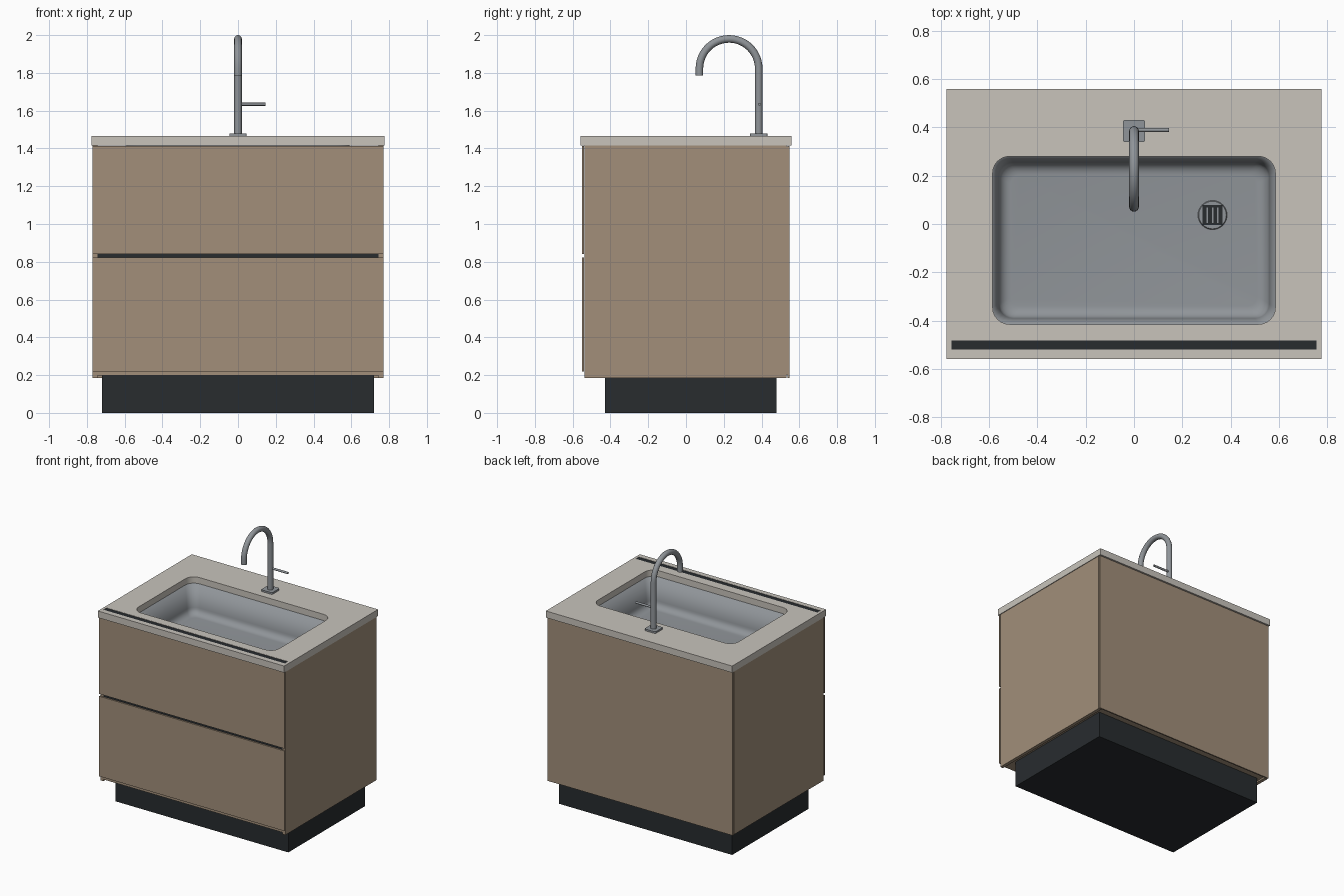
import bpy, bmesh, math

if "Cube" in bpy.data.objects:
    bpy.data.objects.remove(bpy.data.objects["Cube"])


def material(name, rgb):
    m = bpy.data.materials.new(name)
    m.diffuse_color = (*rgb, 1)
    m.use_nodes = True
    m.node_tree.nodes["Principled BSDF"].inputs["Base Color"].default_value = m.diffuse_color
    return m


WOOD = material("wood", (0.36, 0.275, 0.195))
STONE = material("stone", (0.58, 0.55, 0.50))
DARK = material("dark", (0.021, 0.025, 0.028))
STEEL = material("steel", (0.28, 0.30, 0.32))


def add_mesh(name, bm, mat, smooth=False):
    me = bpy.data.meshes.new(name)
    bmesh.ops.recalc_face_normals(bm, faces=bm.faces)
    bm.to_mesh(me)
    bm.free()
    me.materials.append(mat)
    ob = bpy.data.objects.new(name, me)
    bpy.context.collection.objects.link(ob)
    if smooth:
        shade(ob)
    return ob


def select(ob):
    bpy.ops.object.select_all(action='DESELECT')
    ob.select_set(True)
    bpy.context.view_layer.objects.active = ob


def shade(ob):
    select(ob)
    bpy.ops.object.shade_smooth_by_angle(angle=math.radians(35))


def box(name, x, y, z, mat):
    bm = bmesh.new()
    bmesh.ops.create_cube(bm, size=1)
    for v in bm.verts:
        for i, (lo, hi) in enumerate((x, y, z)):
            v.co[i] = lo if v.co[i] < 0 else hi
    return add_mesh(name, bm, mat)


def rounded_rect(x0, x1, y0, y1, r, n=6):
    pts = []
    for k, (cx, cy) in enumerate(((x1 - r, y1 - r), (x0 + r, y1 - r),
                                  (x0 + r, y0 + r), (x1 - r, y0 + r))):
        for i in range(n + 1):
            a = math.pi / 2 * (k + i / n)
            pts.append((cx + r * math.cos(a), cy + r * math.sin(a)))
    return pts


def curve(name, splines, mat, closed=False, bevel=0.0, extrude=0.0, z=0.0):
    cu = bpy.data.curves.new(name, 'CURVE')
    cu.dimensions = '2D' if closed else '3D'
    if closed:
        cu.fill_mode = 'BOTH'
        cu.extrude = extrude
    else:
        cu.bevel_depth = bevel
        cu.bevel_resolution = 6
        cu.use_fill_caps = True
    for pts in splines:
        sp = cu.splines.new('POLY')
        sp.points.add(len(pts) - 1)
        for p, c in zip(sp.points, pts):
            p.co = (*c, 1) if len(c) == 3 else (*c, 0, 1)
        sp.use_cyclic_u = closed
    cu.materials.append(mat)
    ob = bpy.data.objects.new(name, cu)
    ob.location.z = z
    bpy.context.collection.objects.link(ob)
    select(ob)
    bpy.ops.object.convert(target='MESH')
    ob = bpy.context.view_layer.objects.active
    shade(ob)
    return ob


def rect(x0, x1, y0, y1):
    return [(x0, y0), (x1, y0), (x1, y1), (x0, y1)]


# Plinth and cabinet panels
box("plinth", (-0.72, 0.72), (-0.43, 0.48), (0, 0.2), DARK)
box("left_side", (-0.77, -0.745), (-0.537, 0.532), (0.185, 1.415), WOOD)
box("right_side", (0.745, 0.77), (-0.537, 0.532), (0.185, 1.415), WOOD)
box("floor_panel", (-0.745, 0.745), (-0.535, 0.532), (0.197, 0.22), WOOD)
box("back_panel", (-0.77, 0.77), (0.537, 0.547), (0.185, 1.413), WOOD)
box("back_core", (-0.765, 0.765), (0.522, 0.538), (0.2, 1.41), WOOD)

# Drawer fronts with the dark grip rail behind their gap
box("upper_drawer_front", (-0.77, 0.77), (-0.55, -0.539), (0.84, 1.412), WOOD)
box("lower_drawer_front", (-0.77, 0.77), (-0.55, -0.539), (0.22, 0.822), WOOD)
box("grip_rail", (-0.745, 0.745), (-0.535, -0.51), (0.78, 0.88), DARK)

# Countertop with basin opening and front slot
BX = (-0.585, 0.585, -0.415, 0.28)
curve("countertop", [rect(-0.775, 0.775, -0.558, 0.558),
                     rounded_rect(*BX, 0.07)[::-1],
                     rect(-0.755, 0.755, -0.52, -0.483)[::-1]],
      STONE, closed=True, extrude=0.025, z=1.44)
box("slot_insert", (-0.755, 0.755), (-0.52, -0.483), (1.416, 1.463), DARK)

# Basin: lofted rounded rectangles, tapered with a filleted floor
FLOOR = 1.2
steps = [(0.0, 1.418), (0.025, FLOOR + 0.05)]
for i in range(1, 7):
    a = math.pi / 2 * i / 6
    steps.append((0.025 + 0.05 * (1 - math.cos(a)), FLOOR + 0.05 * (1 - math.sin(a))))
bm = bmesh.new()
rings = []
for d, z in steps:
    pts = rounded_rect(BX[0] + d, BX[1] - d, BX[2] + d, BX[3] - d, 0.07 - d * 0.4)
    rings.append([bm.verts.new((x, y, z)) for x, y in pts])
for a, b in zip(rings, rings[1:]):
    for i in range(len(a)):
        j = (i + 1) % len(a)
        bm.faces.new((a[i], a[j], b[j], b[i]))
bm.faces.new(rings[-1])
basin = add_mesh("basin", bm, STEEL, True)
basin.data.flip_normals()
sol = basin.modifiers.new("thickness", 'SOLIDIFY')
sol.thickness = 0.006

# Drain ring, grate and slats
DX, DY = 0.325, 0.037
bm = bmesh.new()
bmesh.ops.create_cone(bm, cap_ends=True, segments=32, radius1=0.061, radius2=0.057, depth=0.006)
drain = add_mesh("drain", bm, STEEL, True)
drain.location = (DX, DY, FLOOR + 0.002)
box("drain_grate", (DX - 0.042, DX + 0.042), (DY - 0.042, DY + 0.042), (FLOOR, FLOOR + 0.007), DARK)
for k in (-1, 0, 1):
    x = DX + k * 0.021
    box("drain_slat", (x - 0.003, x + 0.003), (DY - 0.032, DY + 0.032),
        (FLOOR, FLOOR + 0.009), STEEL)

# Tap: base plate, gooseneck and side lever
TY, R, CZ = 0.385, 0.157, 1.823
curve("tap_base", [rounded_rect(-0.046, 0.046, TY - 0.046, TY + 0.046, 0.01)],
      STEEL, closed=True, extrude=0.007, z=1.471)
path = [(0, TY, 1.465)]
for i in range(25):
    a = math.pi * i / 24
    path.append((0, TY - R + R * math.cos(a), CZ + R * math.sin(a)))
path.append((0, TY - 2 * R, 1.785))
curve("tap_spout", [path], STEEL, bevel=0.02)
curve("tap_lever", [[(0.01, TY + 0.004, 1.634), (0.145, TY + 0.004, 1.634)]], STEEL, bevel=0.008)
